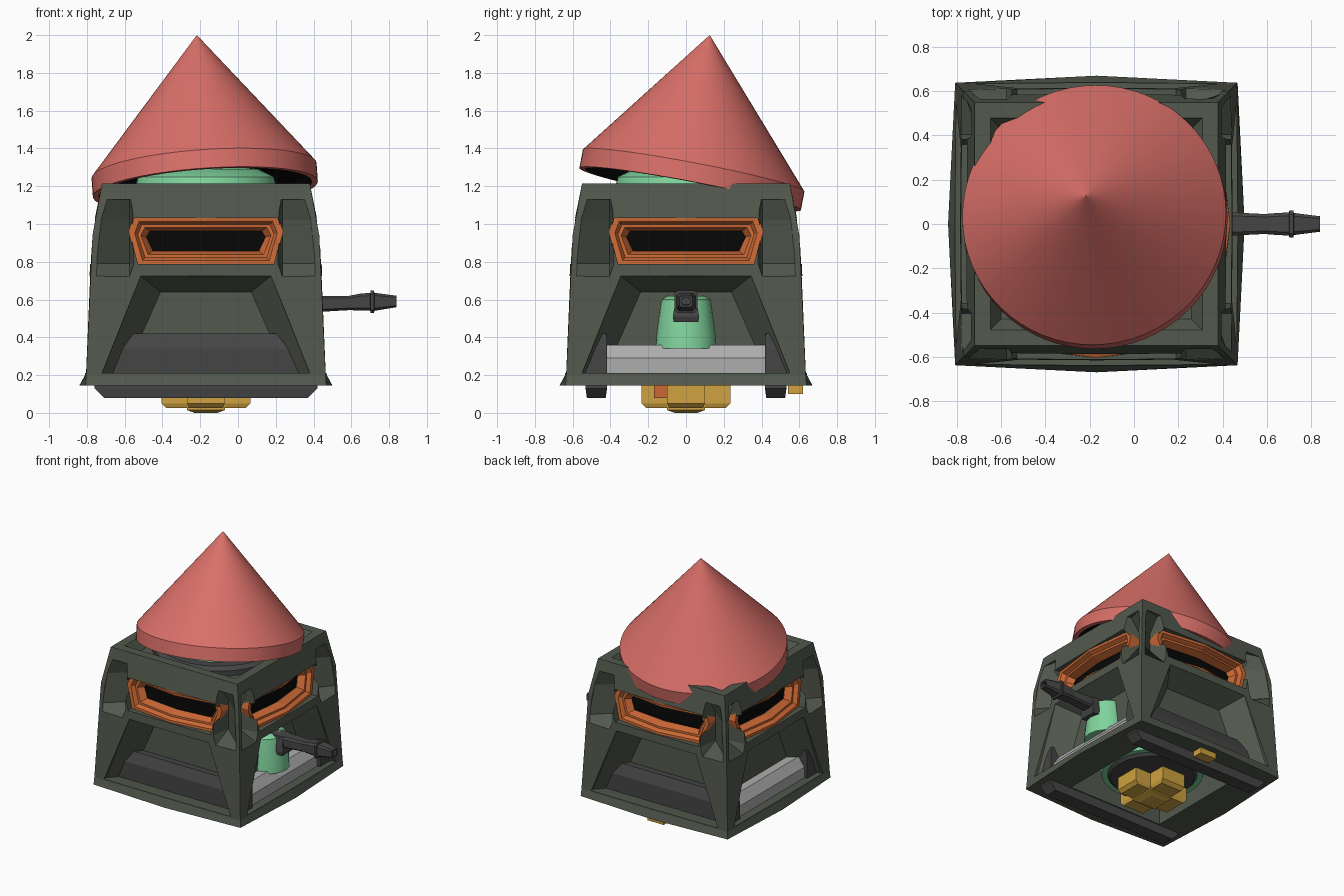
import bpy, bmesh, math
from mathutils import Vector, Matrix

if "Cube" in bpy.data.objects:
    bpy.data.objects.remove(bpy.data.objects["Cube"])

C = Matrix.Translation((-0.17, 0, 0))          # body axis


def mat(name, r, g, b):
    m = bpy.data.materials.new(name)
    m.diffuse_color = (r, g, b, 1)
    m.use_nodes = True
    m.node_tree.nodes["Principled BSDF"].inputs["Base Color"].default_value = m.diffuse_color
    return m


OLIVE = mat("olive", .085, .10, .075)
RED = mat("red", .70, .16, .14)
ORANGE = mat("orange", .60, .14, .035)
BLACK = mat("black", .002, .002, .002)
DARK = mat("dark_grey", .06, .06, .06)
LIGHT = mat("light_grey", .42, .42, .42)
MINT = mat("mint", .22, .66, .34)
GOLD = mat("gold", .62, .36, .05)


def loft(name, rings, m, mx=C, caps=(True, True), smooth=False):
    """Skin a list of equal-length point rings."""
    bm = bmesh.new()
    vs = [[bm.verts.new(mx @ Vector(p)) for p in r] for r in rings]
    n = len(rings[0])
    for a, b in zip(vs, vs[1:]):
        for i in range(n):
            j = (i + 1) % n
            bm.faces.new((a[i], a[j], b[j], b[i]))
    if caps[0]:
        bm.faces.new(vs[0][::-1])
    if caps[1]:
        bm.faces.new(vs[-1])
    bmesh.ops.recalc_face_normals(bm, faces=bm.faces)
    me = bpy.data.meshes.new(name)
    bm.to_mesh(me)
    bm.free()
    me.materials.append(m)
    ob = bpy.data.objects.new(name, me)
    bpy.context.collection.objects.link(ob)
    if smooth:
        bpy.ops.object.select_all(action='DESELECT')
        ob.select_set(True)
        bpy.context.view_layer.objects.active = ob
        bpy.ops.object.shade_smooth_by_angle(angle=math.radians(35))
    return ob


def rect(hx, hy, z, cx=0, cy=0):
    return [(cx - hx, cy - hy, z), (cx + hx, cy - hy, z), (cx + hx, cy + hy, z), (cx - hx, cy + hy, z)]


def circle(r, z, n=48, cx=0, cy=0):
    return [(cx + r * math.cos(2 * math.pi * i / n), cy + r * math.sin(2 * math.pi * i / n), z) for i in range(n)]


def turned(profile, n=48, cx=0, cy=0):
    return [circle(r, z, n, cx, cy) for r, z in profile]


def side(k):
    return C @ Matrix.Rotation(k * math.pi / 2, 4, 'Z')


# Hull: four slightly bulged walls, (z, corner half width, middle half width)
def hull_ring(z, c, m):
    return [(-c, -c, z), (0, -m, z), (c, -c, z), (m, 0, z), (c, c, z), (0, m, z), (-c, c, z), (-m, 0, z)]


hull = loft("hull", [hull_ring(*p) for p in [(.145, .638, .67), (.2, .634, .64), (.94, .60, .606),
                                             (1.215, .55, .55)]], OLIVE)


def cut(name, rings, mx=C):
    c = loft(name, rings, OLIVE, mx)
    c.hide_render = True
    c.display_type = 'WIRE'
    mod = hull.modifiers.new(name, 'BOOLEAN')
    mod.operation = 'DIFFERENCE'
    mod.solver = 'EXACT'
    mod.object = c


def visor(y_top, y_bot, sx, sz, y_mid):
    """Eight-point visor outline; the middle points stand proud."""
    zc = .91
    pts = [(-.365, .785), (0, .785), (.365, .785), (.41, .96), (.385, 1.035), (0, 1.035), (-.385, 1.035), (-.41, .96)]
    return [(u * sx, y_bot + (y_top - y_bot) * (z - .785) / .25 - (0 if u else y_mid), zc + (z - zc) * sz)
            for u, z in pts]


def trapezoid(d, hb, zb, ht, zt):
    return [(-hb, -d, zb), (hb, -d, zb), (ht, -d, zt), (-ht, -d, zt)]


def pocket(s, z, t, edge):
    """Wedge hollow between visor end and corner; t fades its depth."""
    return [(s * edge, -.75, z), (s * edge, -edge - .03, z), (s * .405, -.615 + .16 * t, z), (s * .36, -.75, z)]


for k in range(4):
    # tapered window recess and visor opening in each wall
    cut(f"recess_cutter_{k}", [trapezoid(.8, .55, .21, .345, .725), trapezoid(.61, .55, .21, .345, .725),
                               trapezoid(.45, .435, .2, .24, .64)], side(k))
    cut(f"visor_cutter_{k}", [visor(-.8, -.8, .985, .97, 0), visor(-.44, -.44, .985, .97, 0)], side(k))
    for s in (-1, 1):
        cut(f"pocket_cutter_{k}_{s}", [pocket(s, .72, 0, .59), pocket(s, .79, 1, .58), pocket(s, 1.02, 1, .555),
                                       pocket(s, 1.13, .5, .54)], side(k))
    # stepped orange visor frame, proud at the middle, and the dark slit behind it
    steps = [(0, .97, .92, .045), (0, .92, .82, .045), (.03, .88, .7, .045), (.03, .84, .58, .045),
             (.08, .77, .42, .03)]
    frame = [visor(-.45, -.45, 1, 1, 0), visor(-.54, -.56, 1, 1, .045)]
    frame += [visor(-.54 + d, -.56 + d, sx, sz, mid) for d, sx, sz, mid in steps]
    loft(f"visor_frame_{k}", frame, ORANGE, side(k), (False, False))
    loft(f"visor_slit_{k}", [visor(-.46, -.47, .79, .46, .03), visor(-.44, -.44, .79, .46, 0)], BLACK, side(k))
cut("belly_cutter", [rect(.41, .41, 0), rect(.41, .41, .74)])
cut("roof_cutter", [rect(.43, .43, 1.14), rect(.48, .48, 1.216), rect(.48, .48, 1.4)])

# Inner turret body, dome and collar under the hood
loft("turret_body", turned([(.36, .22), (.38, .3), (.38, 1.18), (.36, 1.25), (.28, 1.29), (.1, 1.31)]),
     MINT, smooth=True)
loft("turret_collar", turned([(.47, 1.1), (.47, 1.18), (.44, 1.205), (.37, 1.205)]), DARK, smooth=True)

# Tilted conical hood, tip leaning forward, with a dark lining
axis = Vector((-.07, .19, 1)).normalized()
tilt = Matrix.Translation((-.173, .022, 1.185)) @ Vector((0, 0, 1)).rotation_difference(axis).to_matrix().to_4x4()
loft("hood", turned([(.565, .0), (.597, 0), (.597, .1)], 64) + [circle(.003, .818, 64, .012, -.05)],
     RED, tilt, (False, True), True)
loft("hood_lining", turned([(.565, 0), (.54, .06), (.3, .1)]), BLACK, tilt, (False, True))

# Track runners along front and back, light sills on the two sides
for s, n in ((-1, "front"), (1, "back")):
    loft(f"{n}_track", [rect(.54, .05, .08, 0, s * .475), rect(.59, .057, .13, 0, s * .475),
                        rect(.59, .057, .34, 0, s * .475), rect(.58, .04, .42, 0, s * .46)], DARK)
for s, n in ((-1, "left"), (1, "right")):
    loft(f"{n}_sill", [rect(.065, .42, .19, s * .5), rect(.065, .42, .29, s * .5), rect(.04, .42, .36, s * .475)],
         LIGHT)

# Gun pod and barrel on the right: sections (x, half y, half z, centre z)
loft("gun_pod", turned([(.165, .34), (.16, .42), (.135, .6), (.1, .62)], 16, .42), MINT, smooth=True)


def section(x, hy, hz, zc):
    return [(x, -hy, zc - hz * .7), (x, -hy * .7, zc - hz), (x, hy * .7, zc - hz), (x, hy, zc - hz * .7),
            (x, hy, zc + hz * .7), (x, hy * .7, zc + hz), (x, -hy * .7, zc + hz), (x, -hy, zc + hz * .7)]


gun = [(.5, .055, .05, .57), (.62, .052, .042, .578), (.76, .045, .038, .582), (.82, .05, .045, .587),
       (.87, .052, .047, .588), (.872, .062, .06, .588), (.89, .062, .06, .588), (.892, .05, .048, .588),
       (1.01, .035, .03, .59), (1.01, .022, .019, .59), (.98, .02, .017, .59)]
loft("gun_barrel", [section(*g) for g in gun], DARK)
loft("gun_mount", [rect(.07, .065, .48, .53), rect(.08, .07, .51, .53), rect(.06, .05, .62, .53)], DARK)


# Cross-shaped gold hub underneath
def cross(a, b, z):
    out = []
    for i in range(4):
        r = Matrix.Rotation(i * math.pi / 2, 2)
        out += [(*(r @ Vector(p)), z) for p in ((b, -b), (a, -b), (a, b))]
    return out


loft("hub_cross", [cross(.21, .09, .025), cross(.235, .1, .05), cross(.235, .1, .15)], GOLD)
loft("hub_core", [rect(.06, .06, 0), rect(.1, .1, .015), rect(.1, .1, .12)], GOLD)
loft("hub_bracket", [rect(.15, .1, .08, 0, -.07), rect(.15, .1, .22, 0, -.07)], ORANGE)
loft("hub_plate", turned([(.3, .2), (.33, .23)], 24), DARK)
loft("rear_tab", [rect(.07, .04, .1, 0, .58), rect(.07, .04, .15, 0, .58)], GOLD)
